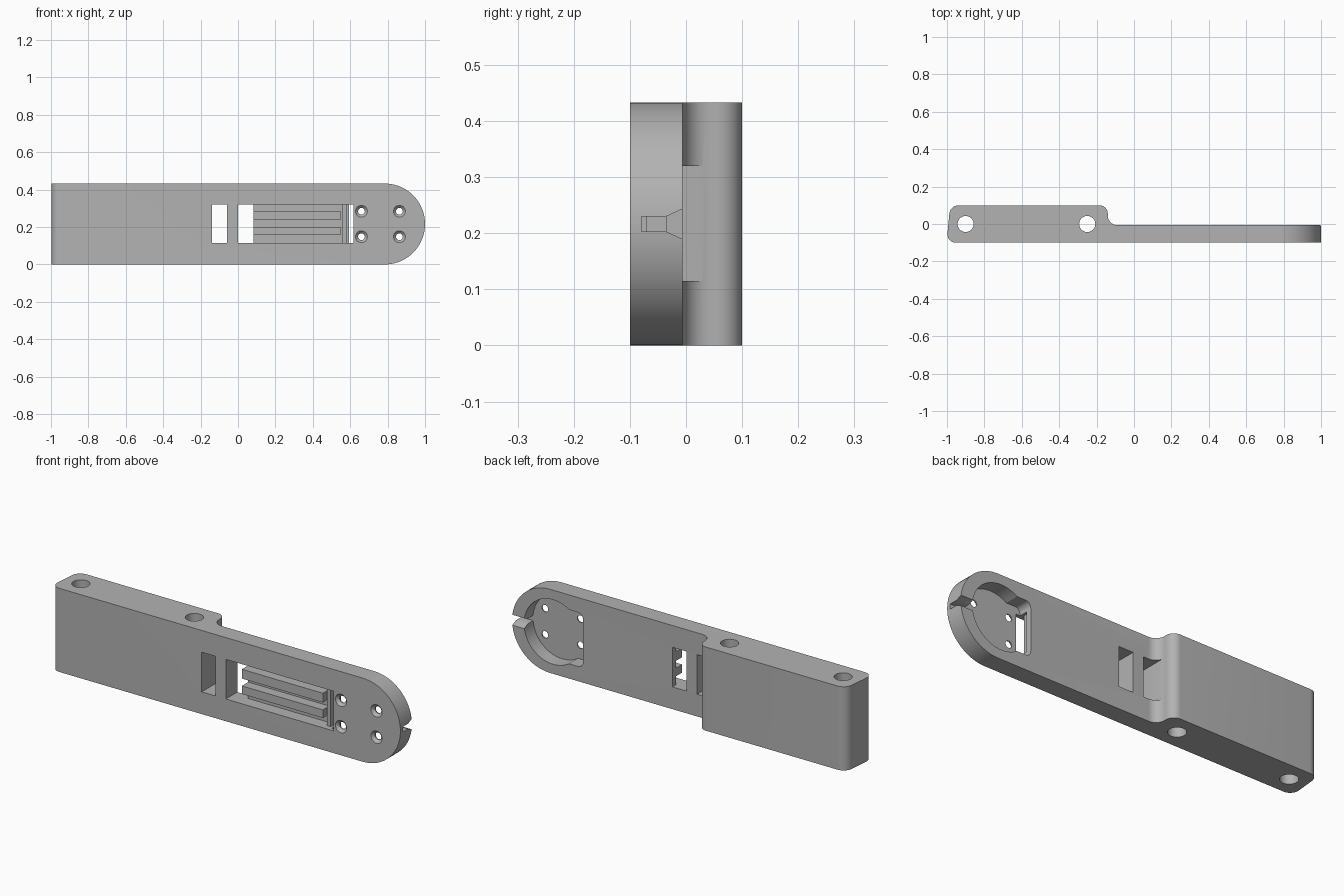
import bpy, bmesh, math
from mathutils import Vector, Matrix

if "Cube" in bpy.data.objects:
    bpy.data.objects.remove(bpy.data.objects["Cube"])

H = 0.433           # height
ZC = H / 2          # middle of the height
FRONT, BACK = -0.1, -0.006   # thin plate faces

grey = bpy.data.materials.new("mid grey")
grey.diffuse_color = (0.45, 0.45, 0.45, 1)
grey.use_nodes = True
grey.node_tree.nodes["Principled BSDF"].inputs["Base Color"].default_value = grey.diffuse_color


def rounded(corners, n=10):
    """Polygon from (u, v, radius) corners, each corner filleted."""
    out = []
    for i, (u, v, r) in enumerate(corners):
        p = Vector((u, v))
        if r == 0:
            out.append(p)
            continue
        a = (Vector(corners[i - 1][:2]) - p).normalized()
        b = (Vector(corners[(i + 1) % len(corners)][:2]) - p).normalized()
        half = a.angle(b) / 2
        c = p + (a + b).normalized() * (r / math.sin(half))
        s, e = p + a * (r / math.tan(half)) - c, p + b * (r / math.tan(half)) - c
        turn = math.atan2(s.x * e.y - s.y * e.x, s.dot(e))
        for k in range(n + 1):
            out.append(c + Matrix.Rotation(turn * k / n, 2) @ s)
    return out


def rect(u0, u1, v0, v1, r=0):
    return rounded([(u0, v0, r), (u1, v0, r), (u1, v1, r), (u0, v1, r)])


def circle(u, v, r, n=32):
    return [Vector((u + r * math.cos(2 * math.pi * k / n),
                    v + r * math.sin(2 * math.pi * k / n))) for k in range(n)]


def prism(name, pts, plane, w0, w1, taper=1.0):
    """Extrude a profile drawn in the xy, xz or yz plane from w0 to w1."""
    place = {"xy": lambda u, v, w: (u, v, w),
             "xz": lambda u, v, w: (u, w, v),
             "yz": lambda u, v, w: (w, u, v)}[plane]
    mid = sum(pts, Vector((0, 0))) / len(pts)
    bm = bmesh.new()
    a = [bm.verts.new(place(p.x, p.y, w0)) for p in pts]
    b = [bm.verts.new(place(*(mid + (p - mid) * taper), w1)) for p in pts]
    bm.faces.new(a)
    bm.faces.new(b[::-1])
    for i in range(len(pts)):
        j = (i + 1) % len(pts)
        bm.faces.new((a[i], b[i], b[j], a[j]))
    bmesh.ops.recalc_face_normals(bm, faces=bm.faces)
    me = bpy.data.meshes.new(name)
    bm.to_mesh(me)
    bm.free()
    me.materials.append(grey)
    ob = bpy.data.objects.new(name, me)
    bpy.context.collection.objects.link(ob)
    return ob


def boolean(ob, tool, op="DIFFERENCE"):
    bpy.context.view_layer.objects.active = ob
    m = ob.modifiers.new("cut", "BOOLEAN")
    m.operation, m.object, m.solver = op, tool, "EXACT"
    bpy.ops.object.modifier_apply(modifier=m.name)
    bpy.data.objects.remove(tool)


# handle body: thick grip blending into a thin plate
body = prism("handle_body", rounded([
    (-1.002, -0.1, 0.045), (1.0, FRONT, 0), (1.0, BACK, 0),
    (-0.14, BACK, 0.05), (-0.14, 0.1, 0.045), (-0.983, 0.1, 0.05)]), "xy", 0, H)

# round nose of the plate
nose = [Vector((-1.2, 0)), Vector((-1.2, H))]
nose += [Vector((1 - ZC + ZC * math.sin(t), ZC + ZC * math.cos(t)))
         for t in [math.pi * k / 40 for k in range(41)]]
boolean(body, prism("nose_cutter", nose, "xz", -0.3, 0.3), "INTERSECT")

# vertical bolt holes through the grip
for x in (-0.9, -0.25):
    boolean(body, prism("bolt_cutter", circle(x, 0, 0.043), "xy", -0.1, H + 0.1))

# two through windows
for x0, x1 in ((-0.138, -0.06), (0.0, 0.082)):
    boolean(body, prism("window_cutter", rect(x0, x1, 0.115, 0.32), "xz", -0.3, 0.3))

# long front channel
boolean(body, prism("channel_cutter", rect(0.04, 0.618, 0.115, 0.32), "xz", -0.2, -0.035))

# rear pocket: round bowl plus a narrower rounded neck
boolean(body, prism("bowl_cutter", circle(0.765, ZC, 0.167, 64), "xz", -0.08, 0.2))
boolean(body, prism("neck_cutter", rect(0.594, 0.8, ZC - 0.14, ZC + 0.14, 0.03),
                    "xz", -0.08, 0.2))

# flared wire notch through the nose
notch = [Vector((y, ZC + s)) for y, s in (
    (-0.0795, -0.0135), (-0.035, -0.0135), (BACK, -0.027), (0.05, -0.027),
    (0.05, 0.027), (BACK, 0.027), (-0.035, 0.0135), (-0.0795, 0.0135))]
boolean(body, prism("notch_cutter", notch, "yz", 0.88, 1.1))

# four countersunk screw holes
for x in (0.66, 0.863):
    for s in (-1, 1):
        z = ZC + s * 0.068
        boolean(body, prism("screw_cutter", circle(x, z, 0.018, 24), "xz", -0.2, -0.03))
        boolean(body, prism("sink_cutter", circle(x, z, 0.034, 24), "xz", -0.102, -0.086, 0.53))

# two raised rails and a cross bar inside the channel
parts = [body]
for i, (z0, z1) in enumerate(((0.158, 0.2), (0.238, 0.286))):
    parts.append(prism("rail_%d" % (i + 1), rect(0.083, 0.547, z0, z1), "xz", -0.087, -0.034))
parts.append(prism("cross_bar", rect(0.56, 0.58, 0.114, 0.321), "xz", -0.07, -0.034))

bpy.ops.object.select_all(action="DESELECT")
for ob in parts:
    ob.select_set(True)
bpy.context.view_layer.objects.active = body
bpy.ops.object.shade_smooth_by_angle(angle=math.radians(30))
